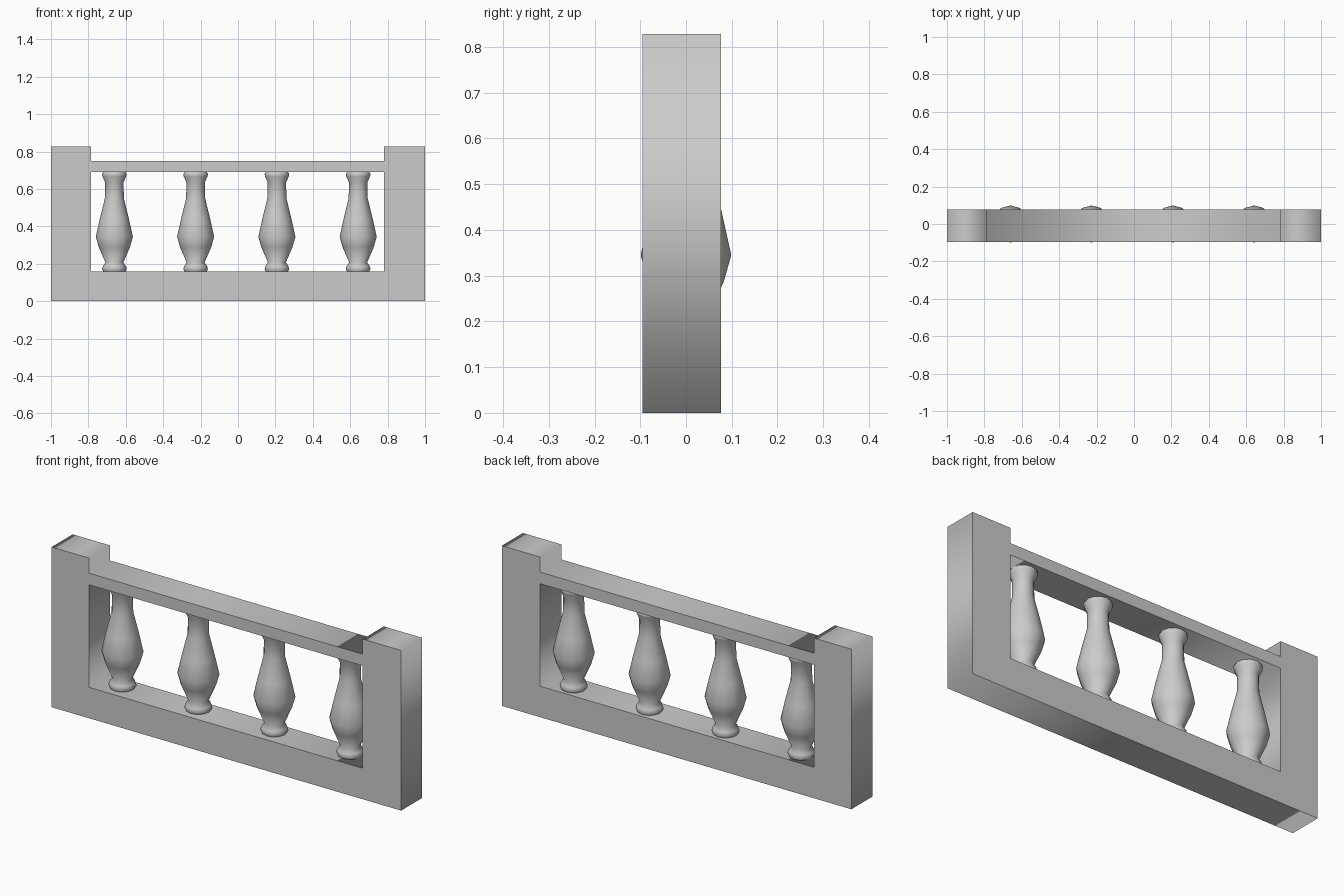
import bpy, bmesh, math
from mathutils import Vector

if "Cube" in bpy.data.objects:
    bpy.data.objects.remove(bpy.data.objects["Cube"])

SIDES = 12
Y_MIN, Y_MAX = -0.095, 0.077

# Frame: outline with the window opening as a hole, extruded in depth
outer = [(-1, 0), (1, 0), (1, 0.828), (0.78, 0.828), (0.78, 0.75),
         (-0.785, 0.75), (-0.785, 0.828), (-1, 0.828)]
opening = [(-0.785, 0.16), (-0.785, 0.69), (0.78, 0.69), (0.78, 0.16)]

curve = bpy.data.curves.new("frame_outline", 'CURVE')
curve.dimensions = '2D'
curve.fill_mode = 'BOTH'
curve.extrude = (Y_MAX - Y_MIN) / 2
for loop in (outer, opening):
    spline = curve.splines.new('POLY')
    spline.points.add(len(loop) - 1)
    for point, (x, z) in zip(spline.points, loop):
        point.co = (x, z, 0, 1)
    spline.use_cyclic_u = True
frame = bpy.data.objects.new("balustrade_frame", curve)
bpy.context.collection.objects.link(frame)
frame.location.y = (Y_MIN + Y_MAX) / 2
frame.rotation_euler.x = math.pi / 2
bpy.context.view_layer.objects.active = frame
frame.select_set(True)
bpy.ops.object.convert(target='MESH')

# Baluster: lathed (radius, height) profile, shared by all four posts
profile = [(0.060, 0.16), (0.066, 0.172), (0.061, 0.188), (0.048, 0.208),
           (0.083, 0.288), (0.099, 0.345), (0.078, 0.44), (0.051, 0.55),
           (0.049, 0.635), (0.064, 0.668), (0.066, 0.680), (0.060, 0.69)]
bm = bmesh.new()
verts = [bm.verts.new((0, r, z)) for r, z in profile]
edges = [bm.edges.new(pair) for pair in zip(verts, verts[1:])]
bmesh.ops.spin(bm, geom=verts + edges, cent=(0, 0, 0), axis=(0, 0, 1),
               angle=math.tau, steps=SIDES)
bmesh.ops.remove_doubles(bm, verts=bm.verts, dist=1e-4)
bmesh.ops.recalc_face_normals(bm, faces=bm.faces)
# make sure the open lathe shell faces outward
if sum(f.normal.dot(Vector((*f.calc_center_median().xy, 0))) for f in bm.faces) < 0:
    bmesh.ops.reverse_faces(bm, faces=bm.faces)
for face in bm.faces:
    face.smooth = True
mesh = bpy.data.meshes.new("baluster")
bm.to_mesh(mesh)
bm.free()

# Four evenly spaced balusters
for i in range(4):
    baluster = bpy.data.objects.new(f"baluster_{i + 1}", mesh)
    baluster.location.x = -0.661 + i * 0.4345
    bpy.context.collection.objects.link(baluster)
